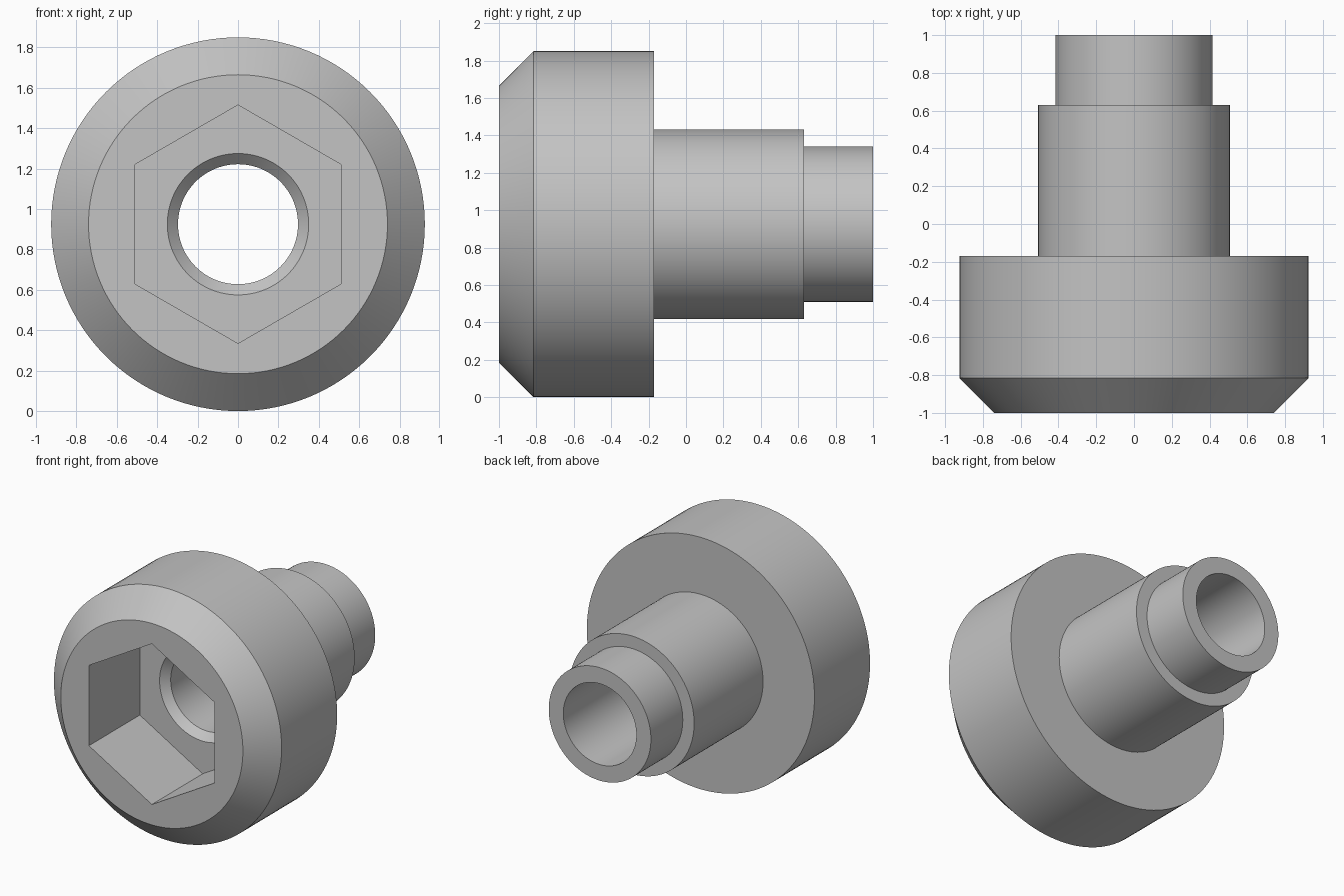
import bpy, bmesh
from math import sin, cos, radians, tau
from mathutils import Vector

cube = bpy.data.objects.get("Cube")
if cube:
    bpy.data.objects.remove(cube, do_unlink=True)

AXIS_Z = 0.925       # height of the centre axis
SOCKET_FLOOR = -0.41
BORE = 0.297

metal = bpy.data.materials.new("plain_grey")
metal.use_nodes = True
grey = (0.55, 0.55, 0.55, 1)
metal.diffuse_color = grey
metal.node_tree.nodes["Principled BSDF"].inputs["Base Color"].default_value = grey


def make_object(name, bm):
    bmesh.ops.recalc_face_normals(bm, faces=bm.faces)
    mesh = bpy.data.meshes.new(name)
    bm.to_mesh(mesh)
    bm.free()
    mesh.materials.append(metal)
    obj = bpy.data.objects.new(name, mesh)
    bpy.context.collection.objects.link(obj)
    return obj


def lathe(name, profile, steps=128):
    """Spin a closed (radius, y) profile around the y-directed axis."""
    bm = bmesh.new()
    verts = [bm.verts.new((r, y, AXIS_Z)) for r, y in profile]
    edges = [bm.edges.new((a, b)) for a, b in zip(verts, verts[1:] + verts[:1])]
    bmesh.ops.spin(bm, geom=verts + edges, cent=(0, 0, AXIS_Z), axis=(0, 1, 0),
                   angle=tau, steps=steps, use_merge=True)
    bmesh.ops.remove_doubles(bm, verts=bm.verts, dist=1e-5)
    return make_object(name, bm)


def hex_prism(name, radius, y0, y1):
    """Six-sided prism along y with a corner pointing up."""
    bm = bmesh.new()
    ring = [bm.verts.new((radius * sin(i * tau / 6), y0,
                          AXIS_Z + radius * cos(i * tau / 6))) for i in range(6)]
    face = bm.faces.new(ring)
    new = bmesh.ops.extrude_face_region(bm, geom=[face])["geom"]
    bmesh.ops.translate(bm, vec=Vector((0, y1 - y0, 0)),
                        verts=[v for v in new if isinstance(v, bmesh.types.BMVert)])
    if not face.is_valid or len(bm.faces) < 8:
        bm.faces.new(ring)
    return make_object(name, bm)


# Head, shank and tip with a chamfered through bore
bolt = lathe("socket_bolt", [
    (0.74, -1), (0.925, -0.815), (0.925, -0.17),   # bevelled head
    (0.507, -0.17), (0.507, 0.63),                 # shank
    (0.415, 0.63), (0.415, 1),                     # tip
    (BORE, 1), (BORE, SOCKET_FLOOR + 0.053),       # bore
    (0.37, SOCKET_FLOOR - 0.02), (0.37, -1),       # bore chamfer
])

# Hexagonal socket
cutter = hex_prism("socket_cutter", 0.59, -1.2, SOCKET_FLOOR)
cutter.hide_render = True
cut = bolt.modifiers.new("hex_socket", 'BOOLEAN')
cut.operation = 'DIFFERENCE'
cut.solver = 'EXACT'
cut.object = cutter

bpy.ops.object.select_all(action='DESELECT')
bolt.select_set(True)
bpy.context.view_layer.objects.active = bolt
bpy.ops.object.modifier_apply(modifier=cut.name)
bpy.data.objects.remove(cutter, do_unlink=True)
bpy.ops.object.shade_smooth_by_angle(angle=radians(30))
